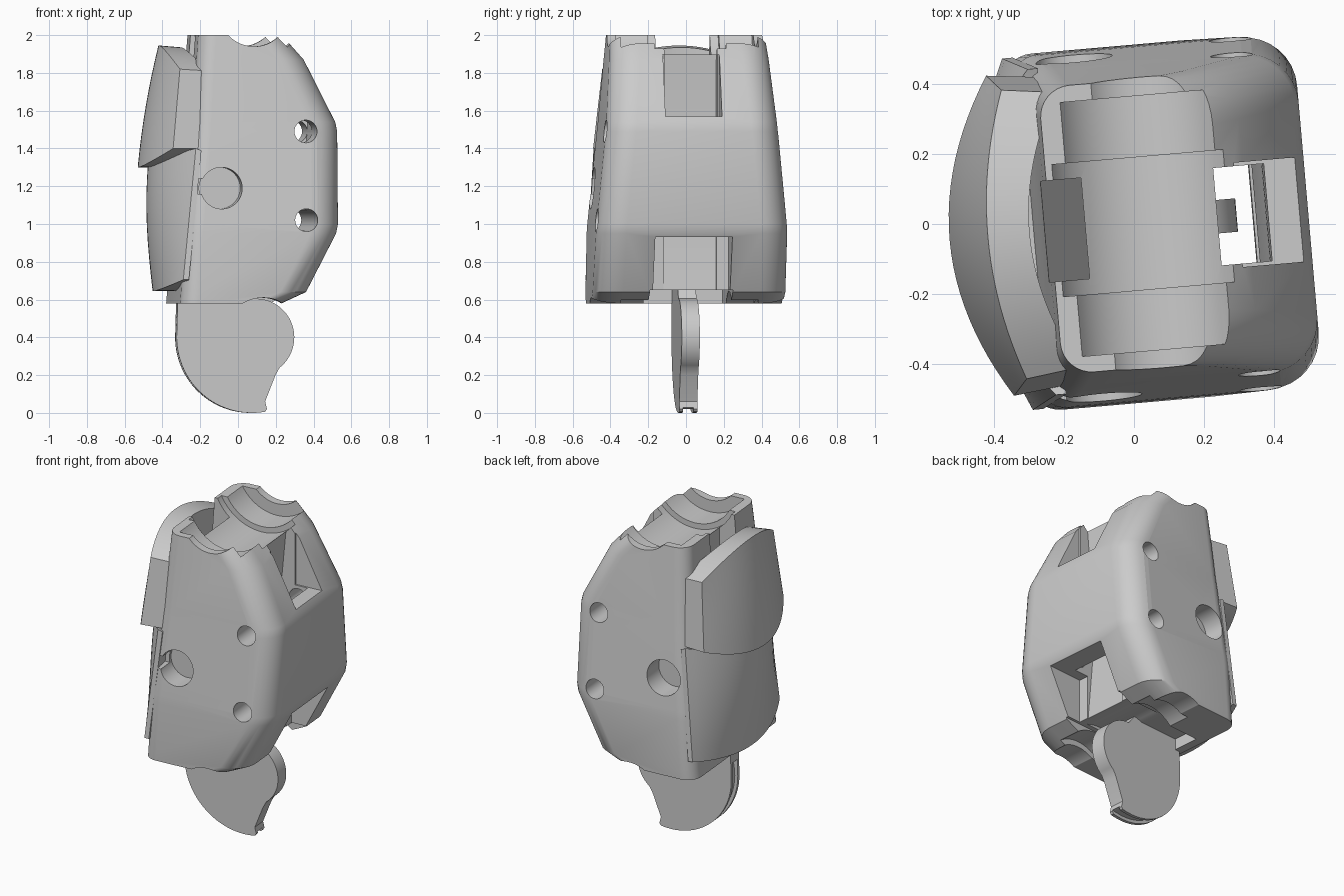
import bpy, bmesh, math
from mathutils import Matrix

TURN = math.radians(5)
if "Cube" in bpy.data.objects:
    bpy.data.objects.remove(bpy.data.objects["Cube"])

grey = bpy.data.materials.new("plain grey")
grey.use_nodes = True
grey.diffuse_color = (0.6, 0.6, 0.6, 1)
grey.node_tree.nodes["Principled BSDF"].inputs["Base Color"].default_value = (0.6, 0.6, 0.6, 1)


def make(name, bm):
    bmesh.ops.recalc_face_normals(bm, faces=bm.faces)
    mesh = bpy.data.meshes.new(name)
    bm.to_mesh(mesh)
    bm.free()
    mesh.materials.append(grey)
    ob = bpy.data.objects.new(name, mesh)
    bpy.context.collection.objects.link(ob)
    return ob


def box(x, y, z):
    bm = bmesh.new()
    bmesh.ops.create_cube(bm, size=1)
    for v in bm.verts:
        v.co = [lo + (c + 0.5) * (hi - lo) for c, (lo, hi) in zip(v.co, (x, y, z))]
    return make("cutter", bm)


def rod(x, z, r, y0, y1):
    bm = bmesh.new()
    place = Matrix.Translation((x, (y0 + y1) / 2, z)) @ Matrix.Rotation(math.pi / 2, 4, 'X')
    bmesh.ops.create_cone(bm, cap_ends=True, segments=64, radius1=r, radius2=r,
                          depth=y1 - y0, matrix=place)
    return make("cutter", bm)


def extrude(name, outline, half):
    """Prism of an x-z outline, centred on y = 0."""
    bm = bmesh.new()
    face = bm.faces.new([bm.verts.new((x, -half, z)) for x, z in outline])
    new = bmesh.ops.extrude_face_region(bm, geom=[face])["geom"]
    for v in new:
        if isinstance(v, bmesh.types.BMVert):
            v.co.y = half
    return make(name, bm)


def loft(name, rings):
    bm = bmesh.new()
    rows = [[bm.verts.new(p) for p in ring] for ring in rings]
    n = len(rows[0])
    for a, b in zip(rows, rows[1:]):
        for i in range(n):
            bm.faces.new((a[i], a[(i + 1) % n], b[(i + 1) % n], b[i]))
    bm.faces.new(rows[0])
    bm.faces.new(rows[-1])
    return make(name, bm)


def carve(ob, cutters):
    for c in cutters:
        mod = ob.modifiers.new("cut", 'BOOLEAN')
        mod.operation, mod.solver, mod.object = 'DIFFERENCE', 'EXACT', c
        bpy.context.view_layer.objects.active = ob
        bpy.ops.object.modifier_apply(modifier=mod.name)
        bpy.data.objects.remove(c)


def finish(ob, angle=28):
    bpy.ops.object.select_all(action='DESELECT')
    ob.select_set(True)
    bpy.context.view_layer.objects.active = ob
    bpy.ops.object.shade_smooth_by_angle(angle=math.radians(angle))
    ob.rotation_euler.z = TURN


def rounded(x0, x1, half, z, r_back, r_front):
    """Rounded rectangle cross-section at one height."""
    pts = []
    for sx, sy, start in ((1, 1, 0), (-1, 1, 90), (-1, -1, 180), (1, -1, 270)):
        r = r_front if sx > 0 else r_back
        cx = x1 - r if sx > 0 else x0 + r
        for k in range(9):
            a = math.radians(start + k * 90 / 8)
            pts.append((cx + r * math.cos(a), sy * (half - r) + r * math.sin(a), z))
    return pts


# Main housing: stacked rounded sections
sections = [(0.58, -0.345, 0.20, 0.51), (0.64, -0.34, 0.33, 0.512), (0.95, -0.32, 0.49, 0.508),
            (1.0, -0.315, 0.50, 0.505), (1.49, -0.275, 0.50, 0.458), (1.54, -0.27, 0.49, 0.453),
            (1.87, -0.25, 0.325, 0.424), (2.0, -0.24, 0.21, 0.412)]
housing = loft("housing", [rounded(x0, x1, h, z, 0.09, 0.15) for z, x0, x1, h in sections])

cutters = []
# Stepped joint saddles at the top and bottom
for cx, cz, radii in ((0.05, 2.13, (0.19, 0.265, 0.30)), (0.09, 0.40, (0.21, 0.245, 0.27))):
    for r, half in zip(radii, (0.7, 0.365, 0.19)):
        cutters.append(rod(cx, cz, r, -half, half))
# Front windows, back slot with its sloping floor, hinge slot and the cord channel
cutters += [box((0.30, 0.8), (-0.15, 0.15), (1.57, 2.2)),
            box((0.24, 0.8), (-0.205, 0.205), (0.4, 0.93)),
            extrude("cutter", [(-0.6, 2.2), (-0.6, 1.78), (-0.27, 1.78), (-0.14, 1.55), (-0.14, 2.2)], 0.145),
            box((-0.29, 0.8), (-0.22, 0.22), (0.4, 0.65)),
            extrude("cutter", [(0.24, 2.2), (0.24, 1.9), (0.18, 1.25), (0.24, 0.6), (0.24, 0.5),
                               (0.34, 0.5), (0.34, 0.93), (0.385, 1.57), (0.385, 2.2)], 0.14)]
# Screw holes, pin recesses and the keyway
for z in (1.02, 1.49):
    cutters.append(rod(0.32, z, 0.06, -0.8, 0.8))
cutters += [rod(-0.13, 1.19, 0.11, -0.8, -0.36), rod(-0.13, 1.19, 0.11, 0.35, 0.8),
            box((-0.5, -0.2), (-0.8, -0.38), (1.16, 1.24))]
carve(housing, cutters)
finish(housing)


def cover(name, bottom, top, lift_b, lift_t, mid, edge, inner, half, taper):
    """Bowed plate: mid and edge give the outer x, inner the inside x, half the half-width."""
    n, m = 24, 8
    rings = []
    for i in range(n + 1):
        t = -1 + 2 * i / n
        zb, zt = bottom + lift_b * t * t, top + lift_t * t * t
        ring = []
        for k in range(m + 1):
            s = k / m
            ox = mid(s) + (edge(s) - mid(s)) * t * t
            ring.append((ox, t * half(s), zb + (zt - zb) * s))
        for s in (1, 0):
            ring.append((inner(s, t), t * (half(s) - taper), zb + (zt - zb) * s - 0.01 * s))
        rings.append(ring)
    return loft(name, rings)


# Upper and lower curved back covers
upper = cover("upper_back_cover", 1.30, 1.945, 0.10, -0.125,
              lambda s: -0.53 + 0.06 * s + 0.05 * s * s,
              lambda s: -0.385 + 0.04 * s,
              lambda s, t: -0.32 + 0.02 * s + 0.11 * t * t,
              lambda s: 0.46 - 0.045 * s, 0.02)
lower = cover("lower_back_cover", 0.645, 1.34, 0.06, 0.06,
              lambda s: -0.45 - 0.035 * math.sin(math.pi * min(1, s * 0.75)),
              lambda s: -0.335 + 0.07 * s,
              lambda s, t: -0.31 + 0.03 * s + (0.005 + 0.04 * s) * t * t,
              lambda s: 0.505 - 0.037 * s, 0.0)
finish(upper)
finish(lower)

# Hinge tab: big arc behind, rounded nose in front, notch at the foot
arc = [(0.07 + 0.4 * math.cos(a), 0.4 + 0.4 * math.sin(a))
       for a in (math.radians(180 + 100 * k / 28) for k in range(29))]
nose = [(0.09 + 0.205 * math.cos(a), 0.4 + 0.205 * math.sin(a))
        for a in (math.radians(-52 + 142 * k / 24) for k in range(25))]
tab = extrude("hinge_tab", arc + [(0.15, 0.02), (0.14, 0.06), (0.195, 0.2)] + nose
              + [(0.0, 0.72), (-0.31, 0.72), (-0.325, 0.58)], 0.048)

# Cord groove along the tab's arc
ring = [(0.07 + r * math.cos(math.radians(d)), 0.4 + r * math.sin(math.radians(d)))
        for r, span in ((0.38, range(165, 296, 5)), (0.46, range(295, 164, -5))) for d in span]
carve(tab, [extrude("cutter", ring, 0.028)])
finish(tab)
